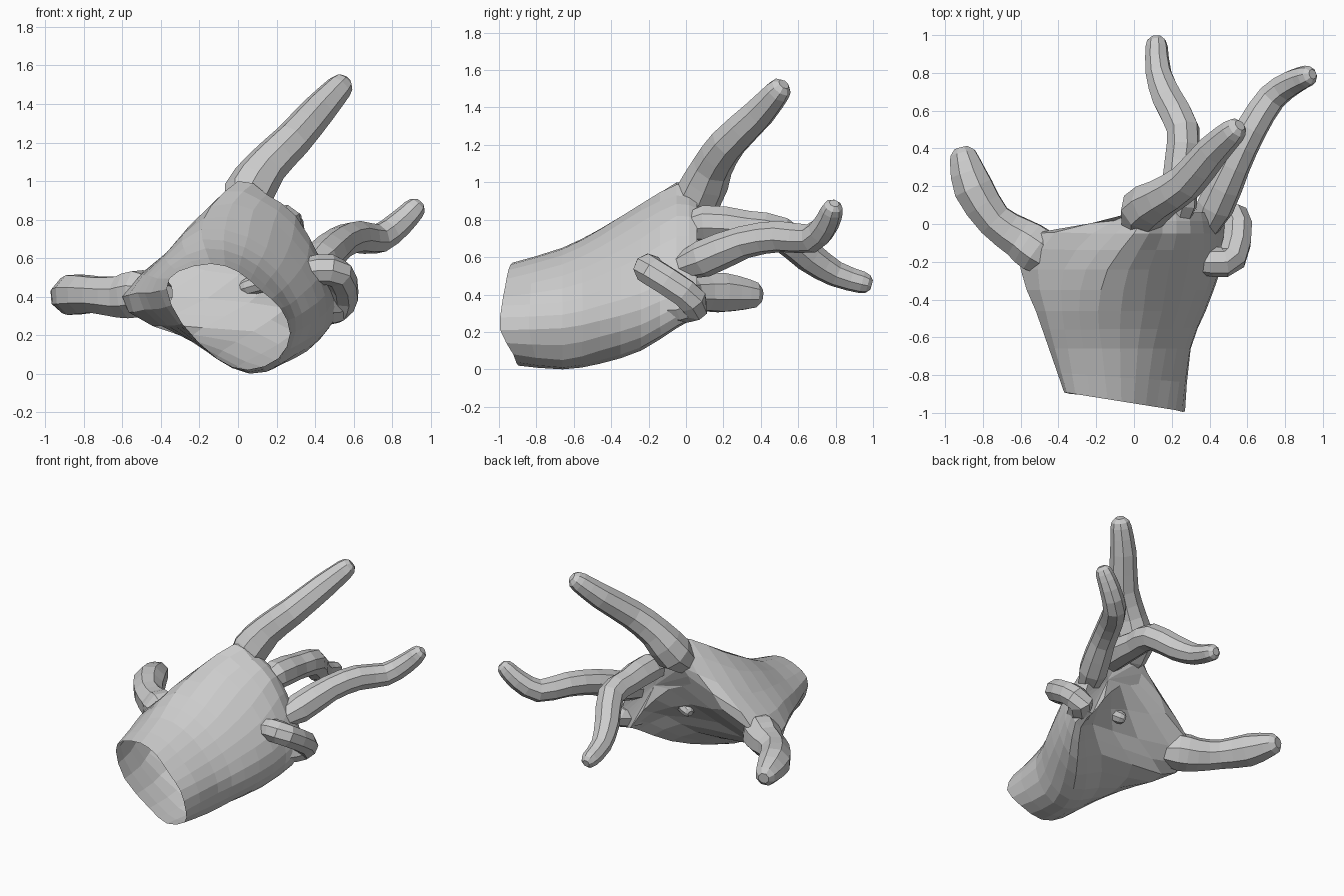
import bpy, bmesh
from math import cos, sin, pi
from mathutils import Vector

if "Cube" in bpy.data.objects:
    bpy.data.objects.remove(bpy.data.objects["Cube"])


def spline(pts, n=2, closed=False):
    """Catmull-Rom points through vectors of any size."""
    pts = [Vector(p) for p in pts]
    k = len(pts)
    at = (lambda i: pts[i % k]) if closed else (lambda i: pts[max(0, min(k - 1, i))])
    out = []
    for i in range(k if closed else k - 1):
        a, b, c, d = at(i - 1), at(i), at(i + 1), at(i + 2)
        for s in range(n):
            t = s / n
            out.append(0.5 * (2 * b + (c - a) * t + (2 * a - 5 * b + 4 * c - d) * t * t
                              + (3 * b - a - 3 * c + d) * t ** 3))
    if not closed:
        out.append(pts[-1])
    return out


def loft(name, rings, push=Vector()):
    """Skin a list of equal rings, open at the start, fan-capped at the end."""
    bm = bmesh.new()
    rows = [[bm.verts.new(p) for p in r] for r in rings]
    n = len(rows[0])
    for a, b in zip(rows, rows[1:]):
        for i in range(n):
            j = (i + 1) % n
            bm.faces.new((a[i], a[j], b[j], b[i]))
    mid = bm.verts.new(sum((v.co for v in rows[-1]), Vector()) / n + push)
    for i in range(n):
        bm.faces.new((rows[-1][i], rows[-1][(i + 1) % n], mid))
    bmesh.ops.recalc_face_normals(bm, faces=bm.faces)
    me = bpy.data.meshes.new(name)
    bm.to_mesh(me)
    bm.free()
    ob = bpy.data.objects.new(name, me)
    bpy.context.collection.objects.link(ob)
    return ob


def finger(name, path, sides=8):
    """Tapered tube along (x, y, z, radius) points with a rounded tip."""
    pts = spline(path)
    pos = [p.to_3d() for p in pts]
    rad = [p[3] for p in pts]
    tip = (pos[-1] - pos[-2]).normalized()
    end, r = pos[-1], rad[-1]
    pos += [end + tip * r * 0.55, end + tip * r * 0.9]
    rad += [r * 0.84, r * 0.45]
    rings, u = [], Vector((0.3, 0.2, 1))
    for i, p in enumerate(pos):
        t = (pos[min(i + 1, len(pos) - 1)] - pos[max(i - 1, 0)]).normalized()
        u = (u - t * u.dot(t)).normalized()
        v = t.cross(u)
        rings.append([p + rad[i] * (u * cos(2 * pi * k / sides) + v * sin(2 * pi * k / sides))
                      for k in range(sides)])
    return loft(name, rings)


# Palm: (x, z) outlines from the open wrist to the knuckles, with the thumb web
wrist = [(-.37, .44), (-.31, .53), (-.14, .57), (0, .53), (.12, .43), (.22, .34),
         (.27, .21), (.21, .08), (.05, .02), (-.11, .08), (-.29, .26)]
heel = [(-.45, .42), (-.35, .56), (-.17, .65), (.02, .61), (.17, .50), (.27, .36),
        (.30, .22), (.22, .05), (.06, .0), (-.11, .08), (-.33, .25)]
middle = [(-.52, .42), (-.38, .60), (-.19, .75), (.05, .71), (.23, .58), (.34, .42),
          (.38, .26), (.30, .10), (.14, .03), (-.08, .12), (-.40, .25)]
upper = [(-.60, .40), (-.37, .63), (-.14, .87), (.08, .85), (.28, .70), (.42, .50),
         (.46, .32), (.41, .17), (.29, .10), (.08, .22), (-.44, .26)]
knuckles = [(-.54, .44), (-.22, .74), (0, 1.0), (.15, .93), (.30, .82), (.43, .59),
            (.50, .40), (.50, .28), (.42, .22), (.25, .34), (-.16, .39)]
front_edge = [(-.04, .70), (-.01, .84), (.06, .97), (.15, .90), (.29, .80), (.41, .58),
              (.48, .40), (.47, .31), (.41, .28), (.31, .43), (.13, .62)]
rows = []
for y, sec in [(-.95, wrist), (-.66, heel), (-.46, middle), (-.24, upper),
               (-.05, knuckles), (.06, front_edge)]:
    w = y < -.9
    rows.append([Vector((x, y - w * .16 * x + (.06 if w and z < .1 else 0), z))
                 for x, z in sec])
# Hollow of the palm between thumb and little finger
for r, i, dy in [(4, 9, -.08), (4, 10, -.10), (5, 10, -.05), (5, 0, -.06)]:
    rows[r][i].y += dy
rows = [spline(r, 2, True) for r in rows]
columns = [spline(c) for c in zip(*rows)]
loft("palm", list(zip(*columns)), Vector((0, -.03, 0)))

# Thumb and fingers
finger("thumb", [(-.38, -.24, .42, .07), (-.51, -.14, .415, .13), (-.61, -.07, .40, .115),
                 (-.74, .02, .41, .10), (-.85, .19, .41, .112), (-.895, .33, .40, .085)])
finger("index_finger", [(.02, -.05, .82, .07), (.05, .07, .93, .13), (.15, .14, 1.08, .11),
                        (.28, .225, 1.21, .10), (.42, .39, 1.37, .088), (.525, .49, 1.485, .07)])
finger("middle_finger", [(.20, -.05, .74, .05), (.235, .10, .78, .10), (.25, .33, .76, .09),
                         (.26, .50, .73, .09), (.18, .66, .60, .085), (.13, .80, .51, .07),
                         (.12, .94, .465, .06)])
finger("ring_finger", [(.35, -.08, .53, .05), (.43, .09, .59, .10), (.53, .31, .68, .088),
                       (.62, .50, .71, .085), (.73, .67, .70, .078), (.84, .75, .78, .07),
                       (.91, .78, .85, .06)])
# Little finger folds back, enters the back of the hand and pokes out of the palm
finger("little_finger", [(.43, -.06, .33, .08), (.50, .04, .34, .085), (.55, -.01, .41, .08),
                         (.52, -.18, .52, .08), (.42, -.20, .54, .08), (.26, -.18, .51, .06),
                         (.05, -.09, .45, .045)])
